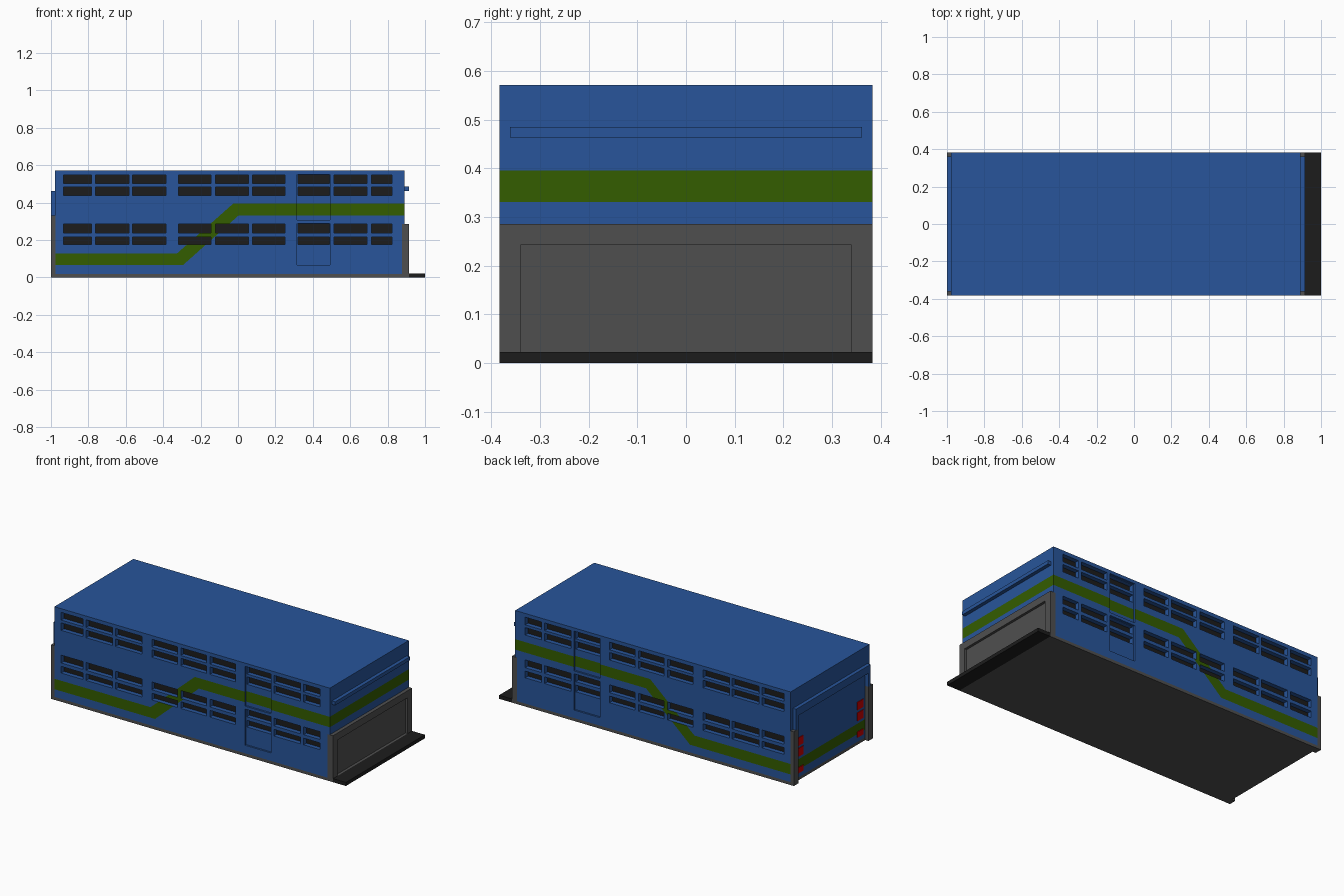
import bpy, bmesh
from mathutils import Vector

cube = bpy.data.objects.get("Cube")
if cube:
    bpy.data.objects.remove(cube, do_unlink=True)


def material(name, rgb):
    m = bpy.data.materials.new(name)
    m.use_nodes = True
    m.diffuse_color = (*rgb, 1)
    m.node_tree.nodes["Principled BSDF"].inputs["Base Color"].default_value = (*rgb, 1)
    return m


BLUE = material("body blue", (0.021, 0.091, 0.325))
GREEN = material("stripe green", (0.034, 0.109, 0.0))
GREY = material("frame grey", (0.078, 0.078, 0.078))
DARK = material("dark glass and rubber", (0.012, 0.012, 0.012))
RED = material("lamp red", (0.6, 0.0, 0.0))


def box_mesh(lo, hi):
    bm = bmesh.new()
    bmesh.ops.create_cube(bm, size=1)
    for v in bm.verts:
        v.co = [lo[i] + (v.co[i] + 0.5) * (hi[i] - lo[i]) for i in range(3)]
    return bm


def finish(bm, name, mats):
    me = bpy.data.meshes.new(name)
    bm.normal_update()
    bm.to_mesh(me)
    bm.free()
    for m in mats:
        me.materials.append(m)
    ob = bpy.data.objects.new(name, me)
    bpy.context.collection.objects.link(ob)


def box(name, lo, hi, mat):
    finish(box_mesh(lo, hi), name, [mat])


def cut(bm, point, normal):
    bmesh.ops.bisect_plane(bm, geom=bm.verts[:] + bm.edges[:] + bm.faces[:], dist=1e-5,
                           plane_co=point, plane_no=normal)


def push_in(bm, faces, offset):
    """Sink a group of faces, leaving walls around it."""
    res = bmesh.ops.extrude_face_region(bm, geom=faces)["geom"]
    verts = [g for g in res if isinstance(g, bmesh.types.BMVert)]
    bmesh.ops.translate(bm, verts=verts, vec=offset)
    for f in [f for f in faces if f.is_valid]:
        bm.faces.remove(f)
    bm.normal_update()


# Main dimensions
W, H = 0.383, 0.571
X0, X1, XF, BASE = -0.978, 0.891, 0.913, 0.018
WINDOW_X = [(-.932, -.784), (-.763, -.582), (-.563, -.384),
            (-.317, -.144), (-.12, .055), (.078, .251),
            (.32, .488), (.512, .691), (.714, .823)]
WINDOW_Z = [(.176, .217), (.238, .286), (.438, .484), (.501, .548)]
DOOR_X, DOOR_Z = (.316, .492), [(.067, .289), (.307, .551)]
LOW, HIGH = (.065, .129), (.331, .395)       # stripe heights
LOWER_EDGE = ((-.295, .065), (.003, .331))   # sloped part of the stripe
UPPER_EDGE = ((-.325, .129), (-.025, .395))
DEPTH, DOOR_DEPTH = 0.027, 0.011


def within(v, span):
    return span[0] < v < span[1]


def line_z(x, edge):
    (xa, za), (xb, zb) = edge
    t = min(max((x - xa) / (xb - xa), 0), 1)
    return za + t * (zb - za)


def in_stripe(c):
    return line_z(c.x, LOWER_EDGE) < c.z < line_z(c.x, UPPER_EDGE)


def in_window(c):
    return any(within(c.x, s) for s in WINDOW_X) and any(within(c.z, s) for s in WINDOW_Z)


def in_door(c):
    return within(c.x, DOOR_X) and any(within(c.z, s) for s in DOOR_Z)


# Body: cut along window, door and stripe edges
bm = box_mesh((X0, -W, BASE), (X1, W, H))
for x in sorted({v for s in WINDOW_X + [DOOR_X] for v in s}):
    cut(bm, (x, 0, 0), (1, 0, 0))
for z in sorted({v for s in WINDOW_Z + DOOR_Z + [LOW, HIGH] for v in s}):
    cut(bm, (0, 0, z), (0, 0, 1))
for (xa, za), (xb, zb) in (LOWER_EDGE, UPPER_EDGE):
    cut(bm, (xa, 0, za), Vector((zb - za, 0, xa - xb)).normalized())
    for x in (xa, xb):
        cut(bm, (x, 0, 0), (1, 0, 0))
bm.normal_update()

# Plain roof and floor
for s in (1, -1):
    bmesh.ops.dissolve_faces(bm, faces=[f for f in bm.faces if f.normal.z * s > .9])
bm.normal_update()

# Sunken doors and windows on both sides
for s in (1, -1):
    for test, depth in ((in_door, DOOR_DEPTH), (in_window, DEPTH)):
        faces = [f for f in bm.faces
                 if f.normal.y * s > .9 and test(f.calc_center_median())]
        push_in(bm, faces, (0, -s * depth, 0))

# Colours by direction and place
for f in bm.faces:
    c, n = f.calc_center_median(), f.normal
    f.material_index = 0
    if abs(n.y) > .9:
        if in_window(c):
            f.material_index = 2
        elif in_stripe(c):
            f.material_index = 1
    elif abs(n.x) > .9 and (c.x > X1 - .001 or c.x < X0 + .001):
        f.material_index = int(within(c.z, HIGH if n.x > 0 else LOW))
finish(bm, "body", [BLUE, GREEN, DARK])

# Base frame
box("base_frame", (X0, -W, 0), (XF, W, BASE), GREY)

# Front end: grey surround with sunken panel, bumper shelf and rail
PANEL_Y, PANEL_Z = (-.34, .34), (.022, .242)
bm = box_mesh((.877, -W - .0005, BASE), (XF, W + .0005, .285))
for y in PANEL_Y:
    cut(bm, (0, y, 0), (0, 1, 0))
for z in PANEL_Z:
    cut(bm, (0, 0, z), (0, 0, 1))
bm.normal_update()
panel = [f for f in bm.faces if f.normal.x > .9
         and within(f.calc_center_median().y, PANEL_Y) and within(f.calc_center_median().z, PANEL_Z)]
push_in(bm, panel, (-.015, 0, 0))
finish(bm, "front_surround", [GREY])
box("front_shelf", (XF, -W, 0), (1, W, .022), DARK)
box("front_rail", (X1, -.362, .463), (XF, .362, .485), BLUE)

# Rear end: hood over a recessed wall, with cheeks, corner posts and lamps
box("rear_hood", (-1, -.36, .415), (X0, .36, .462), BLUE)
for side, s in (("left", 1), ("right", -1)):
    def rear_box(name, y, z, x, mat):
        ya, yb = sorted((s * y[0], s * y[1]))
        box(f"rear_{name}_{side}", (x, ya, z[0]), (X0 + .002, yb, z[1]), mat)

    rear_box("cheek", (.34, .36), (.332, .415), -1, BLUE)
    rear_box("post", (.34, W + .0005), (0, .332), -1, GREY)
    for i, z in enumerate(((.045, .08), (.147, .197), (.213, .262))):
        rear_box(f"lamp_{i + 1}", (.262, .32), z, X0 - .004, RED)
